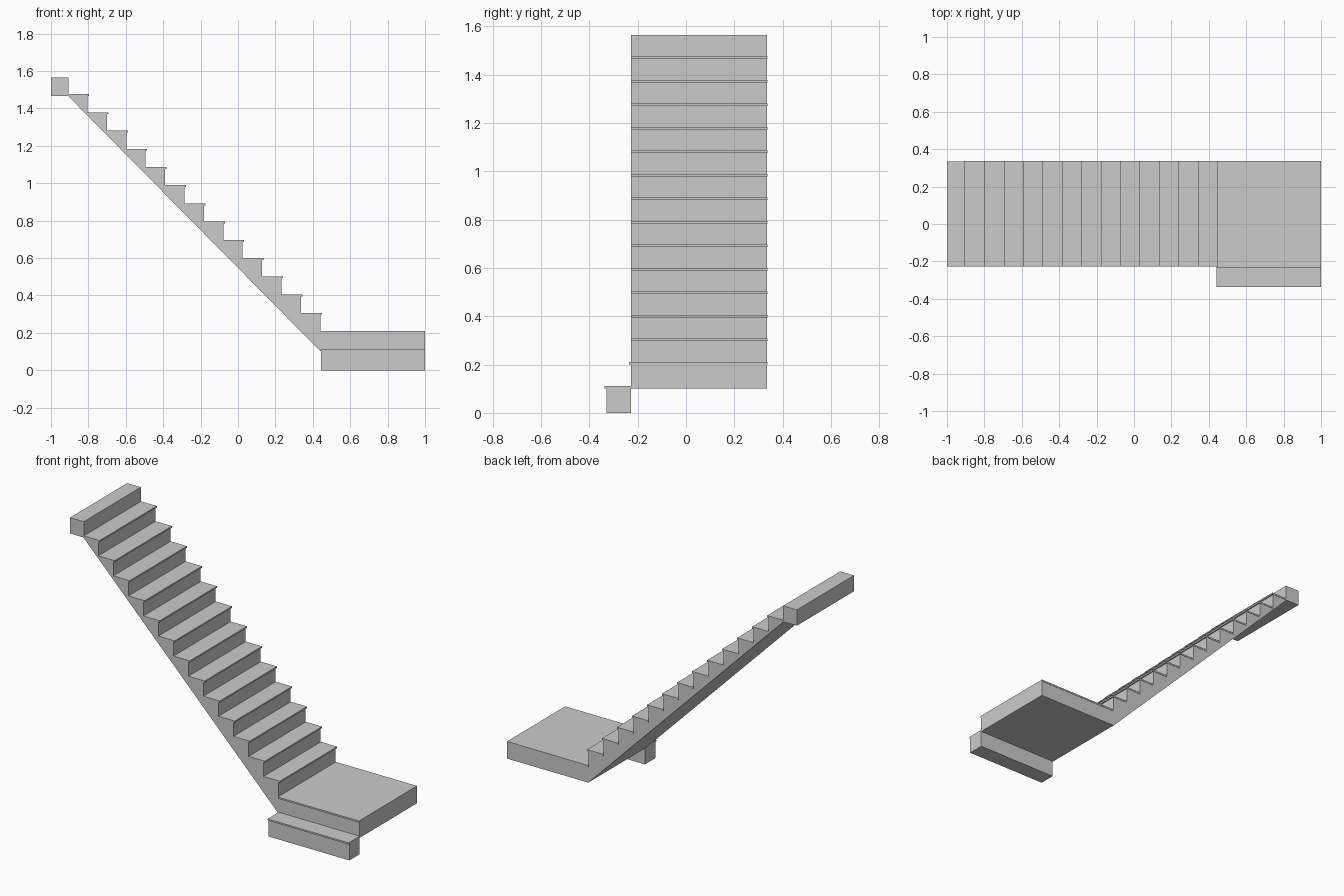
import bpy, bmesh

if "Cube" in bpy.data.objects:
    bpy.data.objects.remove(bpy.data.objects["Cube"])

Y0, Y1 = -0.228, 0.335        # flight width
RISE, RUN = 0.0974, 0.1037    # step height and depth
STEPS = 13
X_FIRST = 0.44                # first riser of the flight
Z_LAND = 0.21                 # landing surface
TREAD, NOSE = 0.01, 0.008     # tread thickness and overhang


def extrude_profile(name, pts, y0, y1):
    """Extrude an XZ outline along y."""
    bm = bmesh.new()
    face = bm.faces.new([bm.verts.new((x, y0, z)) for x, z in pts])
    res = bmesh.ops.extrude_face_region(bm, geom=[face])
    verts = [v for v in res["geom"] if isinstance(v, bmesh.types.BMVert)]
    bmesh.ops.translate(bm, verts=verts, vec=(0, y1 - y0, 0))
    bmesh.ops.recalc_face_normals(bm, faces=bm.faces)
    mesh = bpy.data.meshes.new(name)
    bm.to_mesh(mesh)
    bm.free()
    obj = bpy.data.objects.new(name, mesh)
    bpy.context.collection.objects.link(obj)
    return obj


def box(name, x0, x1, y0, y1, z0, z1):
    return extrude_profile(name, [(x0, z0), (x1, z0), (x1, z1), (x0, z1)], y0, y1)


# Bottom step with its overhanging tread
box("bottom_step", X_FIRST + 0.003, 1, -0.33, Y0, 0, 0.102)
box("bottom_step_tread", X_FIRST, 1, -0.337, Y0, 0.102, 0.112)

# Square landing
box("landing", X_FIRST, 1, Y0, Y1, 0.102, Z_LAND - TREAD)
box("landing_tread", X_FIRST, 1, Y0 - NOSE, Y1 + 0.002, Z_LAND - TREAD, Z_LAND)

# Sawtooth body of the flight with a sloped underside
outline = [(X_FIRST, 0.102)]
z = Z_LAND - TREAD
for i in range(STEPS):
    x = X_FIRST - i * RUN
    outline += [(x, z), (x, z + RISE)]
    z += RISE
x_top = X_FIRST - STEPS * RUN
outline.append((x_top, z))
extrude_profile("flight_body", outline, Y0, Y1)

# Overhanging treads
for i in range(STEPS):
    x = X_FIRST - i * RUN
    top = Z_LAND + (i + 1) * RISE
    box(f"tread_{i + 1}", x - RUN, x + NOSE, Y0, Y1 + 0.002, top - TREAD, top)

# Floor edge block at the head of the stairs
box("top_block", -1, x_top + 0.003, Y0, Y1, z, 1.565)
